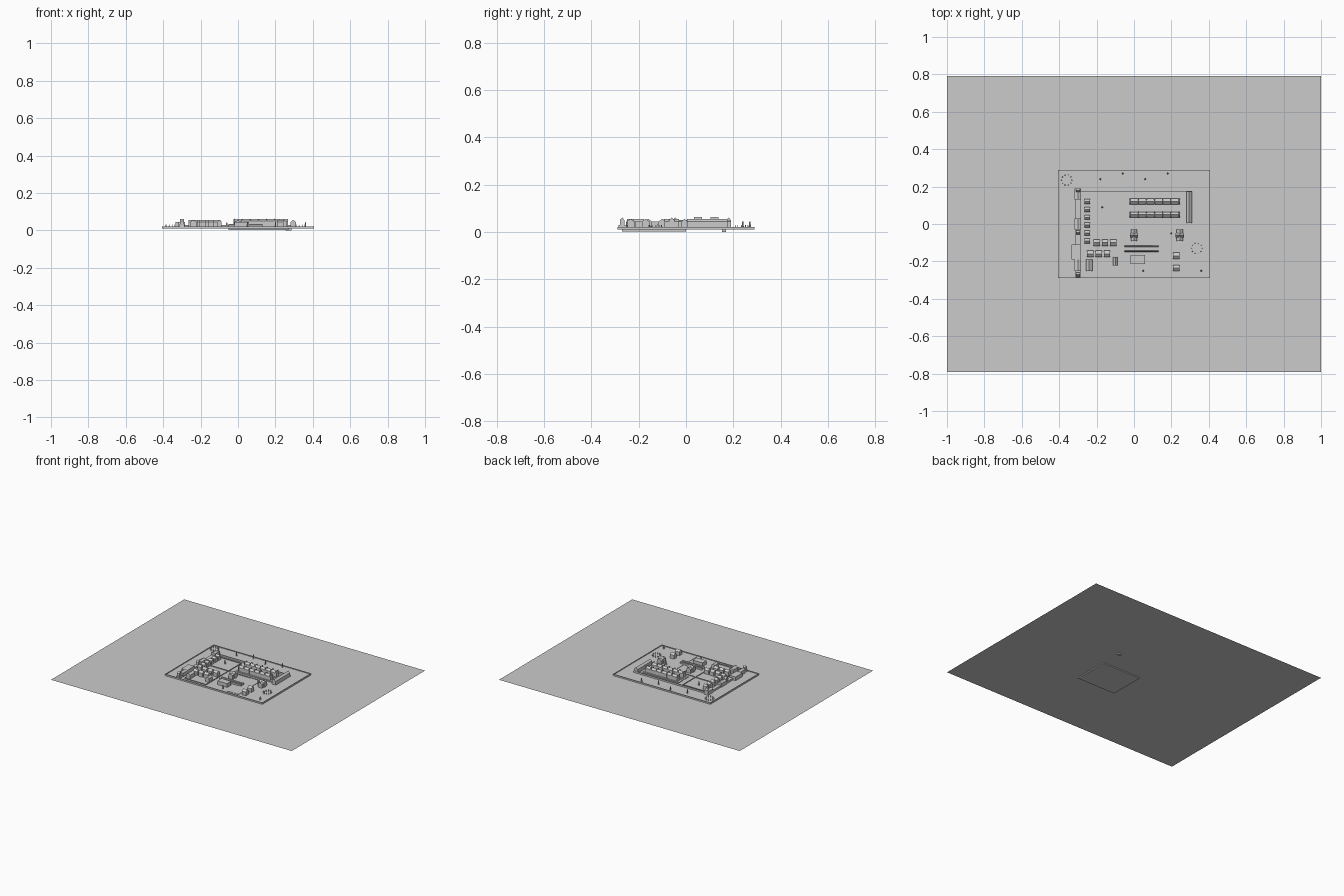
import bpy, math
from mathutils import Vector

cube = bpy.data.objects.get("Cube")
if cube:
    bpy.data.objects.remove(cube, do_unlink=True)

# One plain colour for the whole model
grey = bpy.data.materials.new("plain grey")
grey.use_nodes = True
grey.diffuse_color = (0.6, 0.6, 0.6, 1)
grey.node_tree.nodes["Principled BSDF"].inputs["Base Color"].default_value = grey.diffuse_color

# Shared levels and sizes
GROUND = 0.01
FLOOR = 0.016
KERB = 0.005
EAVES = 0.028
ROOF = 0.012
HOUSE = 0.034
HALF_WIDTH = 0.405
HALF_DEPTH = 0.29


def add_mesh(name, verts, faces):
    mesh = bpy.data.meshes.new(name)
    mesh.from_pydata(verts, [], faces)
    mesh.materials.append(grey)
    obj = bpy.data.objects.new(name, mesh)
    bpy.context.collection.objects.link(obj)
    return obj


def block(name, x, y, wide, deep, height=EAVES, ridge=0, base=FLOOR):
    """Block centred on x, y; a ridge height adds a gable roof along the longer side."""
    along, across = Vector((wide / 2, 0, 0)), Vector((0, deep / 2, 0))
    if deep > wide:
        along, across = across, -along
    foot = Vector((x, y, base))
    eaves = foot + Vector((0, 0, height))
    peak = eaves + Vector((0, 0, ridge))
    section = [foot - across, foot + across, eaves + across, eaves - across]
    if ridge:
        section.insert(-1, peak)
    count = len(section)
    verts = [p - along for p in section] + [p + along for p in section]
    faces = [list(reversed(range(count))), list(range(count, count + count))]
    for i in range(count):
        j = (i + 1) % count
        faces.append([i, j, j + count, i + count])
    return add_mesh(name, verts, faces)


def house(name, x, y, wide=HOUSE, deep=HOUSE):
    block(name, x, y, wide, deep, EAVES, ROOF)


def spread(first, last, count):
    """Evenly spaced positions from first to last."""
    return [first + (last - first) * i / (count - 1) for i in range(count)]


def frame(name, x, y, wide, deep, height, thick):
    """Four thin walls around a rectangle."""
    for side in (-1, 1):
        block(name, x, y + side * (deep - thick) / 2, wide, thick, height)
        block(name, x + side * (wide - thick) / 2, y, thick, deep, height)


def post(name, x, y, height, radius):
    bpy.ops.mesh.primitive_cone_add(vertices=6, radius1=radius, radius2=radius / 2, depth=height,
                                    location=(x, y, FLOOR + height / 2))
    bpy.context.object.name = name
    bpy.context.object.data.materials.append(grey)


# Ground sheet, compound floor and the foundations showing beneath
ground_corners = [(x, y, GROUND) for x, y in ((-1, -0.79), (1, -0.79), (1, 0.79), (-1, 0.79))]
add_mesh("ground", ground_corners, [range(len(ground_corners))])
block("compound_floor", 0, 0, HALF_WIDTH * 2, HALF_DEPTH * 2, FLOOR - GROUND, base=GROUND)
block("foundation", 0.11, -0.135, 0.32, 0.27, GROUND, base=KERB / 2)
block("drain", 0.27, 0.16, HOUSE, HOUSE / 2, GROUND, base=0)

# Perimeter wall, inner wall and low court kerbs
frame("perimeter_wall", 0, 0, HALF_WIDTH * 2, HALF_DEPTH * 2, KERB, KERB)
block("north_wall", 0, 0.175, 0.62, KERB, ROOF)
for y, deep in ((0.08, 0.15), (-0.13, 0.27)):
    frame("court_kerb", -0.17, y, 0.18, deep, KERB, KERB / 2)
block("centre_kerb", 0.06, 0, 0.26, KERB / 2, KERB)
block("terrace", 0.145, -0.13, 0.09, 0.27, KERB / 2)

# West range: long gallery, taller blocks, towers and the gatehouse
WEST = -0.3
block("west_range", WEST, -0.05, 0.026, 0.47, EAVES / 2)
for y in (0.16, 0, -0.22):
    block("west_block", WEST, y, HOUSE, 0.06, EAVES, ROOF / 2)
for y in spread(-0.27, 0.18, 3):
    block("west_tower", WEST, y, 0.02, 0.02, HOUSE, ROOF)
block("gatehouse", -0.31, -0.15, 0.05, 0.08)

# East range and the two great halls with ribbed roofs
block("east_range", 0.295, 0.09, 0.03, 0.17, EAVES, ROOF)
HALL_X = 0.11
for y in (0.05, 0.12):
    block("hall_terrace", HALL_X, y, 0.3, 0.05, KERB)
    block("great_hall", HALL_X, y, 0.27, 0.03, HOUSE, ROOF)
    for x in spread(HALL_X - 0.13, HALL_X + 0.13, 7):
        block("roof_rib", x, y, KERB, HOUSE, HOUSE, ROOF + KERB / 2)

# Paired south galleries
for y in (-0.12, -0.145):
    block("south_gallery", 0.04, y, 0.18, 0.008, ROOF, KERB)

# Houses of the west court
for y in spread(-0.09, 0.12, 6):
    house("row_house", -0.25, y, wide=0.03, deep=0.026)
for row, y in enumerate((-0.1, -0.16)):
    for x in spread(-0.2, -0.11, 3):
        house("court_house", x - row * HOUSE, y)
house("corner_house", -0.24, -0.22, deep=0.06)
house("well_house", -0.1, -0.2, wide=0.026, deep=0.045)

# East court: two pavilions with a crossing bay, a stage and two houses
for x in (0, 0.245):
    house("pavilion", x, -0.06, deep=0.06)
    block("pavilion_bay", x, -0.06, 0.044, 0.022, HOUSE, ROOF)
block("stage", 0.02, -0.19, 0.08, 0.048, EAVES)
for y in (-0.17, -0.235):
    house("east_house", 0.225, y)

# Post rings at two opposite corners, and scattered marker posts
for centre_x, centre_y in ((-0.36, 0.235), (0.335, -0.13)):
    for angle in spread(0, math.tau * 0.9, 10):
        post("ring_post", centre_x + EAVES * math.cos(angle),
             centre_y + EAVES * math.sin(angle), EAVES / 2, KERB / 2)
for i, x in enumerate(spread(-0.18, 0.18, 4)):
    post("north_post", x, 0.24 + (i % 2) * 0.03, EAVES, KERB)
for x in (-0.17, 0.05, 0.2, 0.36):
    post("court_post", x, -0.25 if x in (0.05, 0.36) else x / 2 - 0.15 if x > 0 else 0.09,
         EAVES, KERB)
